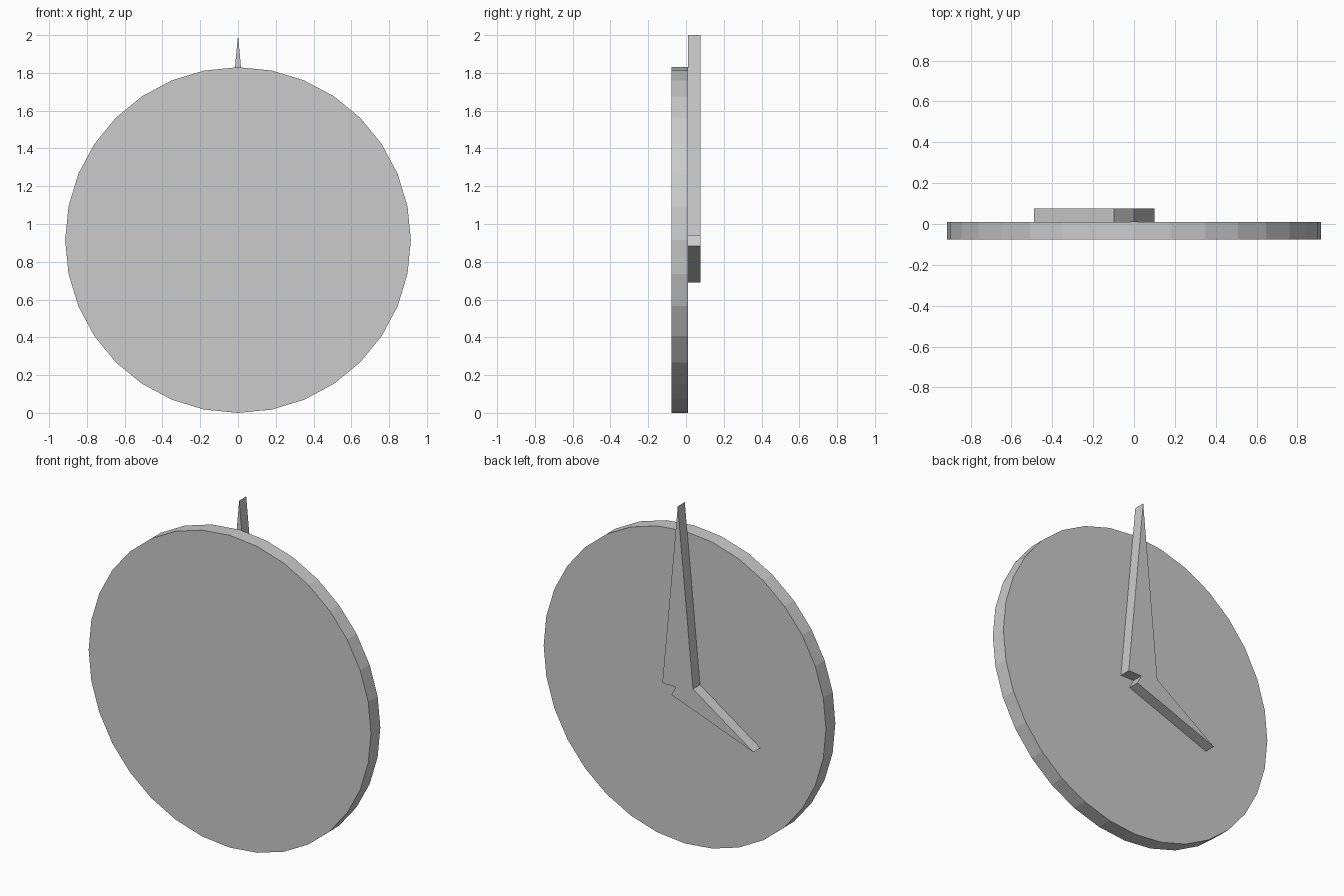
import bpy, bmesh, math

if "Cube" in bpy.data.objects:
    bpy.data.objects.remove(bpy.data.objects["Cube"])

FACE_Y = 0.011      # back surface of the disc, where the hands sit
BACK_Y = 0.076
RADIUS = 0.915


def prism(name, profile, y0, y1):
    """Extrude an (x, z) outline along y."""
    bm = bmesh.new()
    face = bm.faces.new([bm.verts.new((x, y0, z)) for x, z in profile])
    ext = bmesh.ops.extrude_face_region(bm, geom=[face])
    for v in ext["geom"]:
        if isinstance(v, bmesh.types.BMVert):
            v.co.y = y1
    bmesh.ops.recalc_face_normals(bm, faces=bm.faces)
    mesh = bpy.data.meshes.new(name)
    bm.to_mesh(mesh)
    bm.free()
    obj = bpy.data.objects.new(name, mesh)
    bpy.context.collection.objects.link(obj)
    return obj


def hand(name, base, angle, length, half_width):
    """Pointed hand: triangle from a base midpoint towards an angle in the xz plane."""
    dx, dz = math.cos(angle), math.sin(angle)
    bx, bz = base
    outline = [(bx - dz * half_width, bz + dx * half_width),
               (bx + dz * half_width, bz - dx * half_width),
               (bx + dx * length, bz + dz * length)]
    return prism(name, outline, FACE_Y, BACK_Y)


# Round clock plate, 32 flat sides
rim = [(RADIUS * math.sin(math.tau * i / 32), RADIUS + RADIUS * math.cos(math.tau * i / 32))
       for i in range(32)]
prism("clock_plate", rim, -0.076, FACE_Y)

# Hands
hand("minute_hand", (0, 0.938), math.radians(90), 1.062, 0.10)
hand("hour_hand", (0.0085, 0.946), math.radians(207.2), 0.56, 0.069)
